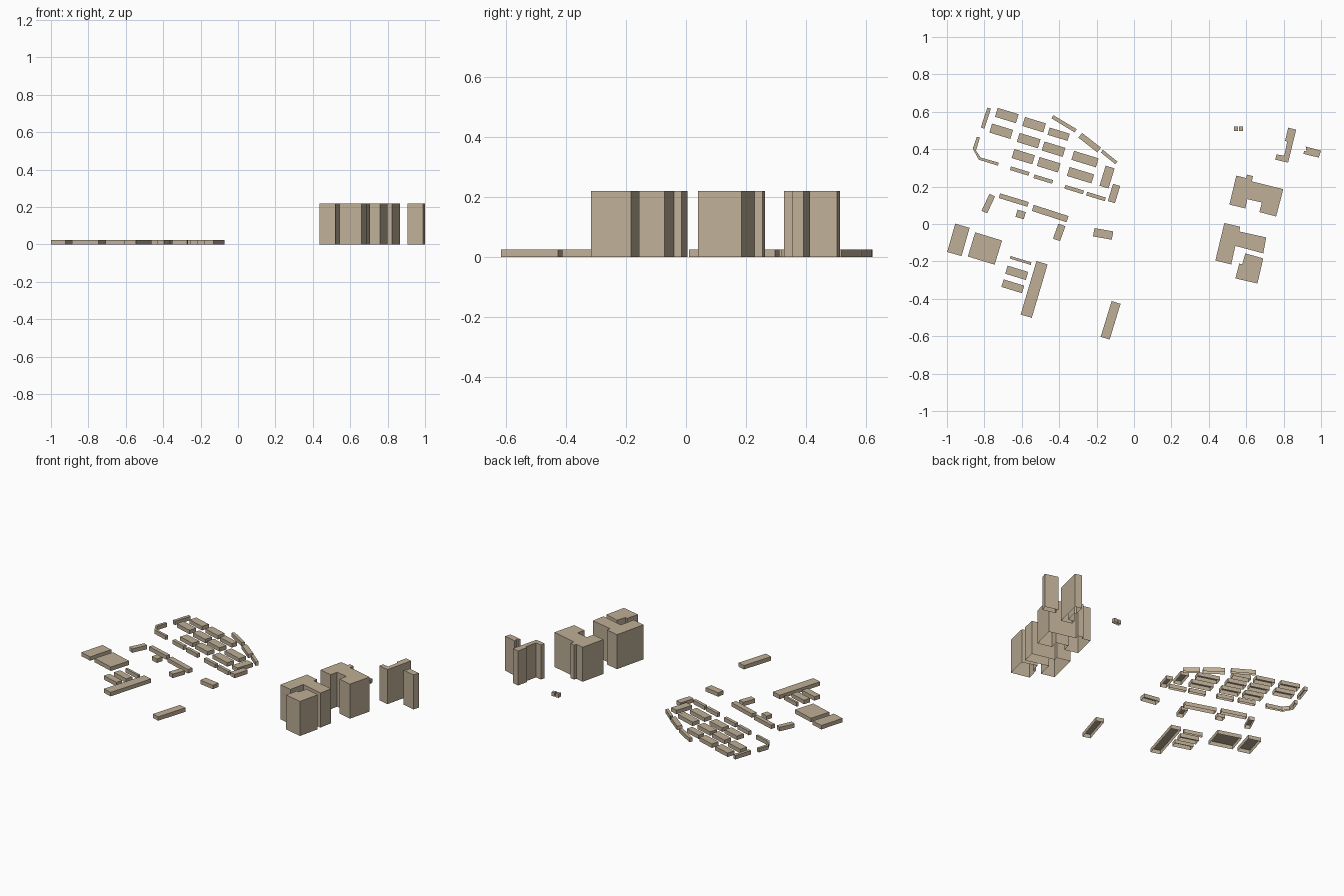
import bpy
import bmesh
from math import radians
from mathutils import Vector, Matrix

LOW, TALL = 0.025, 0.22
GRID_ANGLE = -17

mat = bpy.data.materials.new("sandstone")
mat.diffuse_color = (0.52, 0.43, 0.31, 1)


def block(name, outline, height):
    """Extrude a footprint into walls and a flat roof, open underneath."""
    pts = [Vector(p) for p in outline]
    area = sum(a.cross(b) for a, b in zip(pts, pts[1:] + pts[:1]))
    if area < 0:
        pts.reverse()
    bm = bmesh.new()
    low = [bm.verts.new((p.x, p.y, 0)) for p in pts]
    top = [bm.verts.new((p.x, p.y, height)) for p in pts]
    bm.faces.new(top)
    for i in range(len(pts)):
        j = (i + 1) % len(pts)
        bm.faces.new((low[i], low[j], top[j], top[i]))
    me = bpy.data.meshes.new(name)
    bm.to_mesh(me)
    bm.free()
    me.materials.append(mat)
    bpy.context.collection.objects.link(bpy.data.objects.new(name, me))


def bar(name, x, y, length, width, angle=GRID_ANGLE):
    """Low rectangular building around a centre point."""
    rot = Matrix.Rotation(radians(angle), 2)
    corners = [(-1, -1), (1, -1), (1, 1), (-1, 1)]
    block(name, [Vector((x, y)) + rot @ Vector((u * length / 2, v * width / 2))
                 for u, v in corners], LOW)


# Terraced houses in three staggered rows
for x, y, l in [(-.68, .58, .117), (-.534, .531, .117),
                (-.71, .496, .117), (-.563, .446, .117), (-.43, .40, .117), (-.262, .347, .137),
                (-.592, .36, .115), (-.456, .317, .117), (-.286, .261, .137)]:
    bar("terrace_house", x, y, l, .05)
bar("terrace_house", -.403, .48, .112, .04)

# Narrow garage strips
for x, y in [(-.611, .283), (-.485, .24), (-.32, .184), (-.203, .147)]:
    bar("garage_strip", x, y, .104, .02)

# Buildings edging the terraces
for b in [(-.374, .536, .145, .02, -31), (-.237, .435, .128, .032, -38),
          (-.133, .358, .1, .018, -39), (-.144, .251, .05, .112, -17),
          (-.107, .163, .04, .096, -17), (-.792, .566, .02, .112, -18)]:
    bar("edge_building", *b)
block("bent_edge_building", [(-.84, .467), (-.824, .462), (-.845, .392), (-.819, .355),
                             (-.723, .328), (-.728, .312), (-.83, .344), (-.862, .403)], LOW)

# Middle street buildings
for b in [(-.779, .109, .033, .1, -25), (-.643, .128, .16, .026, -17),
          (-.606, .051, .046, .04, -17), (-.448, .056, .195, .034, -18),
          (-.40, -.045, .04, .085, -20), (-.165, -.053, .102, .045, -10)]:
    bar("street_building", *b)

# Halls and slabs to the south
for b in [(-.939, -.085, .08, .157, -16), (-.797, -.131, .15, .135, -17),
          (-.534, -.35, .062, .298, -16.5), (-.125, -.515, .05, .2, -17)]:
    bar("large_hall", *b)
for b in [(-.606, -.195, .117, .014), (-.627, -.261, .115, .045), (-.648, -.333, .115, .042)]:
    bar("small_hall", *b)

# Pair of kiosks
for x in (.545, .573):
    bar("kiosk", x, .509, .022, .022, 0)

# Tall blocks to the east
block("tall_block_north", [(.547, .259), (.6, .246), (.604, .264), (.636, .256), (.63, .228),
                           (.798, .186), (.76, .04), (.67, .064), (.684, .115), (.606, .133),
                           (.595, .083), (.51, .104)], TALL)
block("tall_block_middle", [(.483, .005), (.568, -.015), (.563, -.04), (.707, -.072),
                            (.691, -.157), (.542, -.117), (.52, -.216), (.435, -.195)], TALL)
block("tall_block_south", [(.595, -.157), (.691, -.184), (.66, -.318), (.542, -.291),
                           (.563, -.211), (.579, -.216)], TALL)
block("tall_angled_block", [(.824, .515), (.867, .504), (.824, .328), (.755, .344),
                            (.762, .372), (.803, .365), (.819, .44), (.808, .445)], TALL)
block("tall_small_block", [(.918, .414), (1.0, .392), (.988, .355), (.905, .375),
                           (.91, .39), (.922, .388)], TALL)
